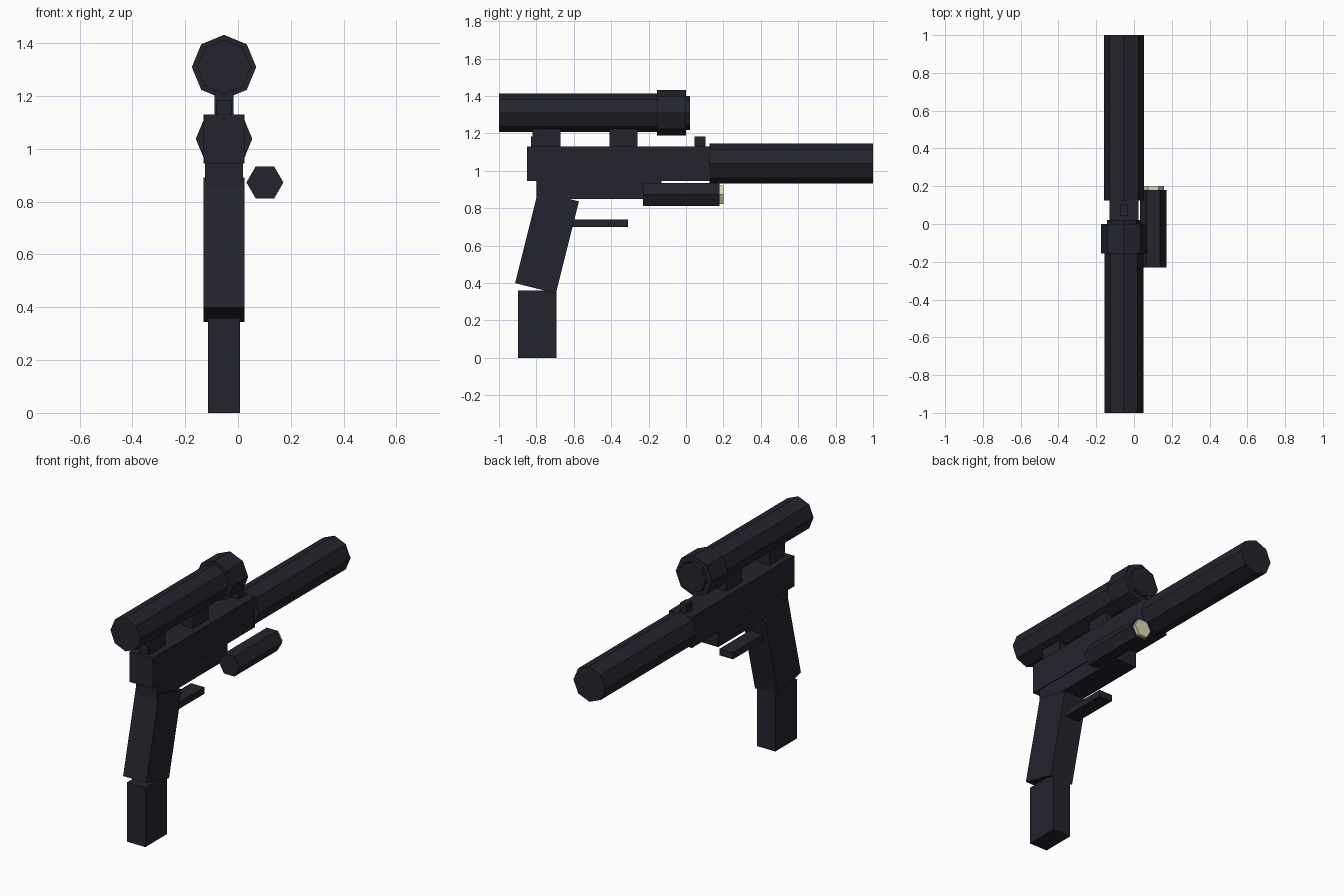
import bpy, math

if "Cube" in bpy.data.objects:
    bpy.data.objects.remove(bpy.data.objects["Cube"])

CX = -0.053  # centre plane of the main body


def material(name, rgb):
    m = bpy.data.materials.new(name)
    m.diffuse_color = (*rgb, 1)
    m.use_nodes = True
    m.node_tree.nodes["Principled BSDF"].inputs["Base Color"].default_value = m.diffuse_color
    return m


dark = material("dark gunmetal", (0.017, 0.017, 0.026))
cream = material("pale lens", (0.74, 0.67, 0.45))


def box(name, width, y0, y1, z0, z1, tilt=0):
    bpy.ops.mesh.primitive_cube_add(size=1, location=(CX, (y0 + y1) / 2, (z0 + z1) / 2),
                                    rotation=(tilt, 0, 0))
    o = bpy.context.object
    o.name = name
    o.scale = (width, y1 - y0, z1 - z0)
    o.data.materials.append(dark)
    return o


def tube(name, sides, r, y0, y1, x, z, mat=dark, turn=0):
    # prism lying along y
    bpy.ops.mesh.primitive_cylinder_add(vertices=sides, radius=r, depth=y1 - y0,
                                        location=(x, (y0 + y1) / 2, z),
                                        rotation=(math.pi / 2, turn, 0))
    o = bpy.context.object
    o.name = name
    o.data.materials.append(mat)
    return o


# body
box("receiver", 0.155, -0.85, 0.13, 0.945, 1.13)
box("lower_receiver", 0.144, -0.80, -0.13, 0.85, 0.95)
tube("barrel", 8, 0.107, 0.125, 1.0, CX, 1.038)

# handle, tilted forward at the top
gy, gz = -0.743, 0.618
box("grip", 0.155, gy - 0.1125, gy + 0.1125, gz - 0.2535, gz + 0.2535, tilt=-math.radians(14))
box("magazine", 0.122, -0.898, -0.692, 0.0, 0.36)
box("trigger_guard", 0.09, -0.64, -0.31, 0.70, 0.74)

# sights and scope mounts
box("front_sight", 0.042, 0.045, 0.105, 1.125, 1.183)
box("rear_sight", 0.06, -0.83, -0.77, 1.125, 1.183)
for name, y in (("rear_mount", -0.82), ("front_mount", -0.408)):
    box(name, 0.072, y, y + 0.15, 1.125, 1.24)

# scope
tube("scope_tube", 8, 0.102, -1.0, -0.15, CX, 1.31)
tube("scope_ring", 8, 0.122, -0.155, 0.0, CX, 1.31)
tube("scope_lens", 8, 0.091, -0.005, 0.022, CX, 1.31)

# side light
tube("side_light", 6, 0.07, -0.23, 0.18, 0.102, 0.873, turn=math.radians(30))
tube("light_lens", 6, 0.057, 0.175, 0.20, 0.102, 0.873, cream, math.radians(30))
